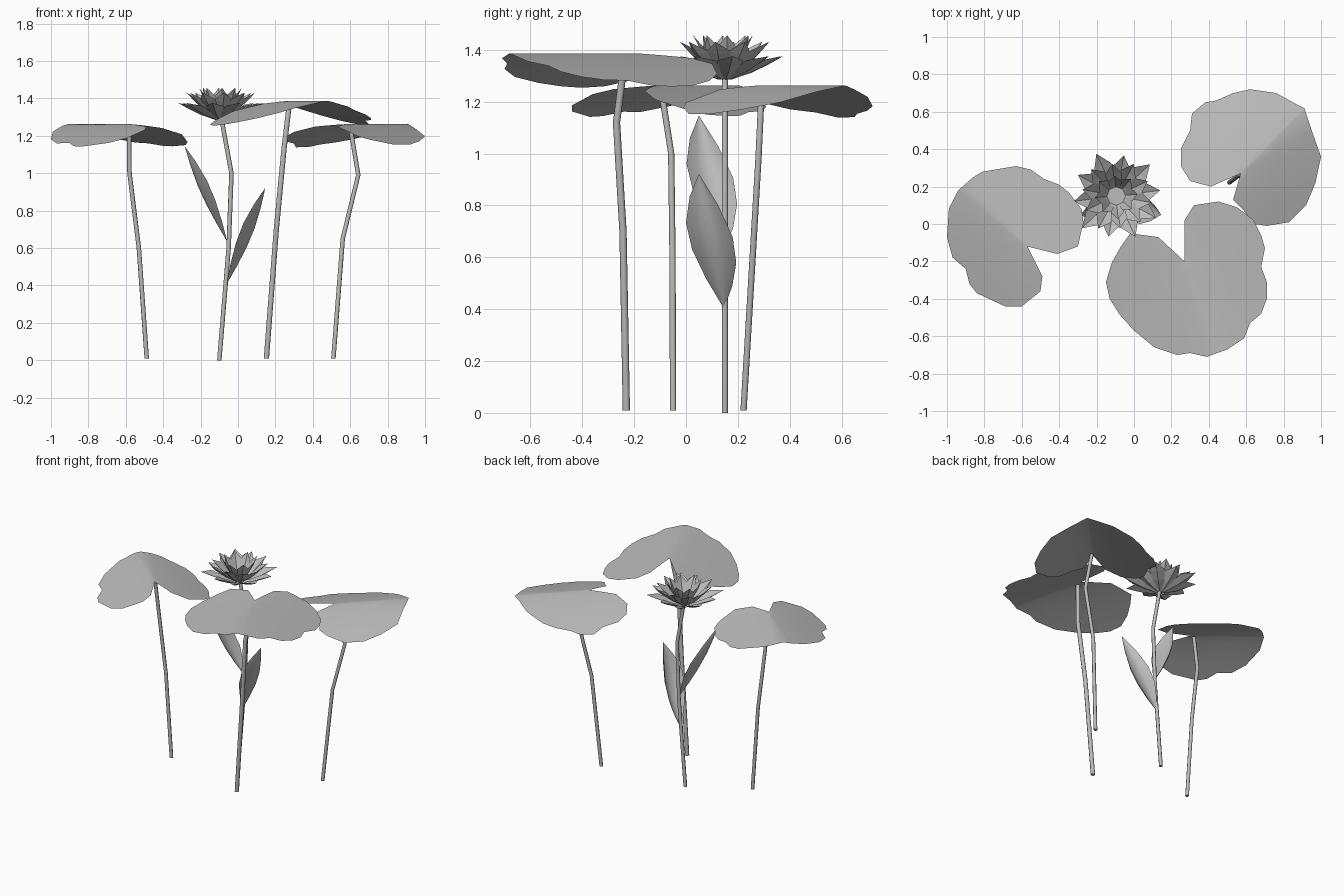
import bpy, bmesh, math
from mathutils import Vector

cube = bpy.data.objects.get("Cube")
if cube:
    bpy.data.objects.remove(cube)

grey = bpy.data.materials.new("plain grey")
grey.use_nodes = True
grey.diffuse_color = (0.5, 0.5, 0.5, 1)
grey.node_tree.nodes["Principled BSDF"].inputs["Base Color"].default_value = grey.diffuse_color


def finish(name, bm, smooth):
    """Turn a bmesh into a named, coloured object."""
    mesh = bpy.data.meshes.new(name)
    for face in bm.faces:
        face.smooth = smooth
    bm.to_mesh(mesh)
    bm.free()
    mesh.materials.append(grey)
    obj = bpy.data.objects.new(name, mesh)
    bpy.context.collection.objects.link(obj)
    return obj


def skin(bm, rows, closed=False):
    """Bridge equal-length rows of points with quads."""
    grid = [[bm.verts.new(p) for p in row] for row in rows]
    count = len(grid[0])
    for low, high in zip(grid, grid[1:]):
        for i in range(count if closed else count - 1):
            j = (i + 1) % count
            bm.faces.new((low[i], low[j], high[j], high[i]))
    return grid


def stem(name, radius, path, sides=8):
    bm = bmesh.new()
    angles = [math.tau * i / sides for i in range(sides)]
    rows = [[(x + radius * math.cos(a), y + radius * math.sin(a), z) for a in angles]
            for x, y, z in path]
    grid = skin(bm, rows, closed=True)
    bm.faces.new(grid[0][::-1])
    bm.faces.new(grid[-1])
    obj = finish(name, bm, True)
    obj.data.set_sharp_from_angle(angle=math.radians(50))


def lily_pad(name, centre, ridge_angle, height, droop, outline):
    """Notched pad that falls away on both sides of a straight ridge."""
    bm = bmesh.new()
    hub = Vector((*centre, 0))
    rim = [Vector((x / 100, y / 100, 0)) for x, y in zip(outline[::2], outline[1::2])]
    rows = [[hub.lerp(p, f) for p in rim] for f in (0.1, 0.4, 0.7, 1)]
    grid = skin(bm, rows)
    pole = bm.verts.new(hub)
    for a, b in zip(grid[0], grid[0][1:]):
        bm.faces.new((pole, b, a))
    side = Vector((-math.sin(ridge_angle), math.cos(ridge_angle), 0))
    bmesh.ops.bisect_plane(bm, geom=bm.verts[:] + bm.edges[:] + bm.faces[:],
                           plane_co=hub, plane_no=side, dist=0.001)
    for v in bm.verts:
        v.co.z = height - droop * abs((v.co - hub).dot(side)) ** 1.2
    bmesh.ops.recalc_face_normals(bm, faces=bm.faces)
    if sum(f.normal.z for f in bm.faces) < 0:
        bmesh.ops.reverse_faces(bm, faces=bm.faces)
    finish(name, bm, True)


def stalk_leaf(name, base, tip, cup):
    """Pointed leaf standing along the stalk, cupped towards it."""
    bm = bmesh.new()
    base, tip = Vector(base), Vector(tip)
    rows = []
    for t, half in ((0, 0.004), (0.18, 0.05), (0.38, 0.085), (0.58, 0.09), (0.8, 0.055), (1, 0.001)):
        mid = base.lerp(tip, t)
        depth = cup * half / 0.09
        rows.append([mid + Vector((depth * (0.5 - s * s), s * half, -0.3 * s * half))
                     for s in (-1, -0.5, 0, 0.5, 1)])
    skin(bm, rows)
    finish(name, bm, True)


def petal_ring(name, count, turn, reach, base_z, tip_z, width):
    """Ring of pointed, cupped petals around the flower centre."""
    bm = bmesh.new()
    for i in range(count):
        a = math.tau * (i + turn) / count
        wobble = 1 + 0.07 * math.sin(i * 2.4)
        out = Vector((math.cos(a), math.sin(a), 0))
        across = Vector((-out.y, out.x, 0))
        rows = []
        for t, w in ((0, 0.3), (0.4, 0.8), (0.7, 1), (1, 0.02)):
            r = 0.025 + (reach * wobble - 0.025) * t
            z = base_z + (tip_z - base_z) * t ** 1.3
            spine = FLOWER + out * r + Vector((0, 0, z))
            half = width * w
            edge = Vector((0, 0, 0.35 * half)) - out * 0.2 * half
            rows.append([spine - across * half + edge, spine, spine + across * half + edge])
        skin(bm, rows)
    finish(name, bm, False)


# Lily pads: rim points run from one lip of the notch round to the other
lily_pad("right_pad", (-0.57, -0.12), math.radians(136), 1.262, 0.4,
         [-41, -16, -30, -12, -27, 1, -28, 8, -35, 17, -40, 21, -48, 24, -55, 29, -63, 31,
          -81, 28, -86, 25, -94, 18, -99, 8, -100, -7, -97, -18, -90, -24, -88, -32,
          -84, -37, -69, -44, -60, -44, -50, -36, -49, -28])
lily_pad("front_pad", (0.27, -0.2), math.radians(-67), 1.387, 0.35,
         [27, 2, 32, 10, 45, 12, 55, 9, 64, 2, 68, -6, 70, -13, 68, -23, 71, -31, 71, -40,
          68, -48, 62, -53, 59, -61, 50, -67, 39, -71, 30, -69, 23, -70, 11, -66, 0, -57,
          -8, -48, -13, -40, -15, -31, -12, -21, -7, -12, -2, -5, 13, -7])
lily_pad("left_pad", (0.57, 0.27), math.radians(45), 1.262, 0.36,
         [53, 13, 58, 8, 64, 0, 71, -1, 83, 1, 92, 10, 97, 22, 100, 36, 95, 50, 91, 62,
          85, 65, 76, 70, 62, 72, 53, 70, 44, 66, 38, 65, 31, 59, 30, 50, 25, 40, 25, 31,
          30, 23, 41, 20])

# Stems
stem("right_pad_stem", 0.012, [(-0.488, -0.05, 0.01), (-0.53, -0.052, 0.6),
                               (-0.58, -0.057, 1), (-0.583, -0.095, 1.245)])
stem("front_pad_stem", 0.014, [(0.152, -0.23, 0.01), (0.205, -0.243, 0.7),
                               (0.245, -0.268, 1.12), (0.275, -0.235, 1.375)])
stem("left_pad_stem", 0.012, [(0.51, 0.222, 0.01), (0.56, 0.26, 0.65),
                              (0.643, 0.28, 0.99), (0.6, 0.292, 1.25)])
stem("flower_stem", 0.012, [(-0.1, 0.15, 0), (-0.05, 0.15, 0.6),
                            (-0.035, 0.15, 1), (-0.09, 0.15, 1.3)])

# Leaves on the flower stem
stalk_leaf("lower_leaf", (-0.06, 0.145, 0.41), (0.145, 0.05, 0.92), 0.06)
stalk_leaf("upper_leaf", (-0.06, 0.15, 0.64), (-0.285, 0.05, 1.145), -0.05)

# Flower: three petal rings around a shallow domed centre
FLOWER = Vector((-0.095, 0.15, 0))
petal_ring("outer_petals", 10, 0.2, 0.235, 1.285, 1.375, 0.05)
petal_ring("middle_petals", 10, 0.7, 0.185, 1.295, 1.43, 0.045)
petal_ring("inner_petals", 8, 0.1, 0.115, 1.305, 1.455, 0.036)

bm = bmesh.new()
bmesh.ops.create_cone(bm, cap_ends=True, segments=8, radius1=0.025, radius2=0.05, depth=0.05)
bmesh.ops.translate(bm, verts=bm.verts, vec=FLOWER + Vector((0, 0, 1.315)))
finish("flower_centre", bm, False)
